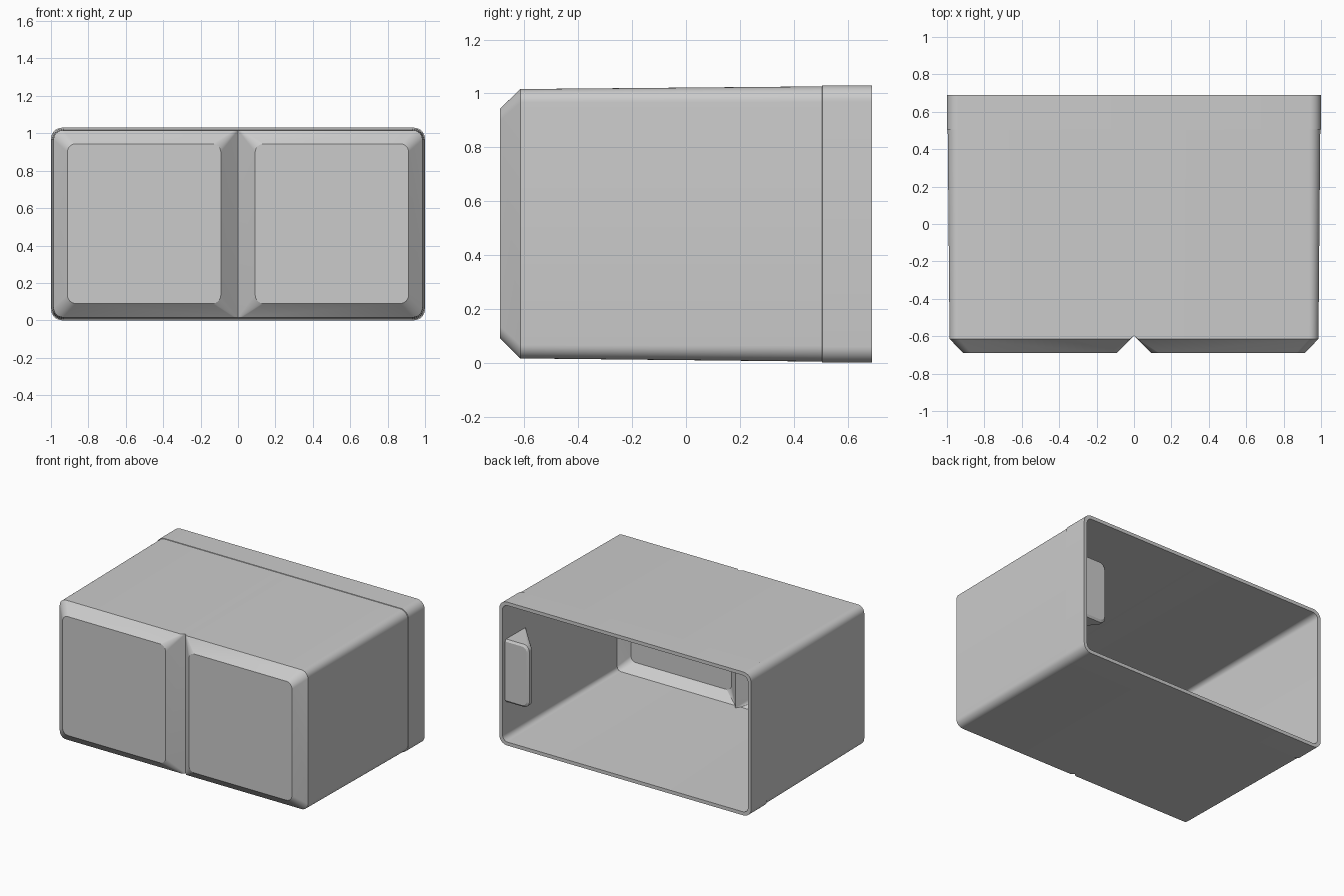
import bpy
import bmesh
from math import cos, sin, pi

if "Cube" in bpy.data.objects:
    bpy.data.objects.remove(bpy.data.objects["Cube"], do_unlink=True)

STEPS = 8  # segments per rounded corner

grey = bpy.data.materials.new("light grey")
grey.use_nodes = True
colour = (0.6, 0.6, 0.6, 1)
grey.diffuse_color = colour
grey.node_tree.nodes["Principled BSDF"].inputs["Base Color"].default_value = colour


def arc(cx, cz, r, start, y):
    angles = [start + pi / 2 * i / STEPS for i in range(STEPS + 1)]
    return [(cx + r * cos(a), y, cz + r * sin(a)) for a in angles]


def rounded(x0, x1, z0, z1, y, r0, r1):
    """Rounded rectangle at depth y; r0 is the corner radius at x0, r1 at x1."""
    return (arc(x0 + r0, z0 + r0, r0, pi, y) + arc(x1 - r1, z0 + r1, r1, 1.5 * pi, y)
            + arc(x1 - r1, z1 - r1, r1, 0, y) + arc(x0 + r0, z1 - r0, r0, pi / 2, y))


def half_section(x1, z0, z1, y, r, y_mid=None):
    """Half of the case outline, dipping to y_mid on the centre line."""
    y_mid = y if y_mid is None else y_mid
    low = [(0.02 * i / STEPS, y_mid + (y - y_mid) * i / STEPS, z0)
           for i in range(STEPS + 1)]
    high = [(x, yy, z1) for x, yy, z in reversed(low)]
    return (low + arc(x1 - r, z0 + r, r, 1.5 * pi, y)
            + arc(x1 - r, z1 - r, r, 0, y) + high)


def loft(bm, rings, closed):
    """Skin the rings; closed says for each gap if it runs all the way round."""
    rows = [[bm.verts.new(p) for p in ring] for ring in rings]
    n = len(rows[0])
    for a, b, full in zip(rows, rows[1:], closed):
        for i in range(n if full else n - 1):
            j = (i + 1) % n
            bm.faces.new((a[i], a[j], b[j], b[i]))
    return rows


def finish(bm, name):
    bmesh.ops.remove_doubles(bm, verts=bm.verts[:], dist=0.0002)
    bmesh.ops.recalc_face_normals(bm, faces=bm.faces[:])
    mesh = bpy.data.meshes.new(name)
    bm.to_mesh(mesh)
    bm.free()
    mesh.materials.append(grey)
    obj = bpy.data.objects.new(name, mesh)
    bpy.context.collection.objects.link(obj)
    bpy.ops.object.select_all(action="DESELECT")
    obj.select_set(True)
    bpy.context.view_layer.objects.active = obj
    bpy.ops.object.shade_smooth_by_angle(angle=pi / 6)


# Hollow case: from the inner pad, out round the back rim, to the front pad
bm = bmesh.new()
sections = [
    rounded(0.10, 0.90, 0.10, 0.935, -0.66, 0.04, 0.04),
    half_section(0.96, 0.043, 0.988, -0.59, 0.03, -0.56),
    half_section(0.975, 0.025, 1.005, 0.69, 0.04),
    half_section(1.0, 0.0, 1.03, 0.69, 0.06),
    half_section(1.0, 0.0, 1.03, 0.506, 0.06),
    half_section(0.996, 0.004, 1.026, 0.505, 0.06),
    half_section(0.986, 0.016, 1.016, -0.615, 0.05, -0.597),
    rounded(0.092, 0.912, 0.09, 0.944, -0.69, 0.045, 0.045),
]
rows = loft(bm, sections, [True, False, False, False, False, False, True])
bm.faces.new(rows[0])
bm.faces.new(rows[-1])
bmesh.ops.mirror(bm, geom=bm.verts[:] + bm.edges[:] + bm.faces[:],
                 axis="X", merge_dist=0.0002)
finish(bm, "hollow_case")

# Wedge tab on the inside of the left wall, tapering into it
bm = bmesh.new()
tab = [
    rounded(0.805, 0.985, 0.305, 0.725, 0.66, 0.035, 0.005),
    rounded(0.79, 0.985, 0.29, 0.74, 0.65, 0.045, 0.005),
    rounded(0.79, 0.985, 0.29, 0.74, 0.62, 0.045, 0.005),
    rounded(0.974, 0.985, 0.29, 0.74, 0.43, 0.005, 0.005),
]
rows = loft(bm, tab, [True] * 3)
bm.faces.new(rows[0])
bm.faces.new(rows[-1])
finish(bm, "inner_tab")
